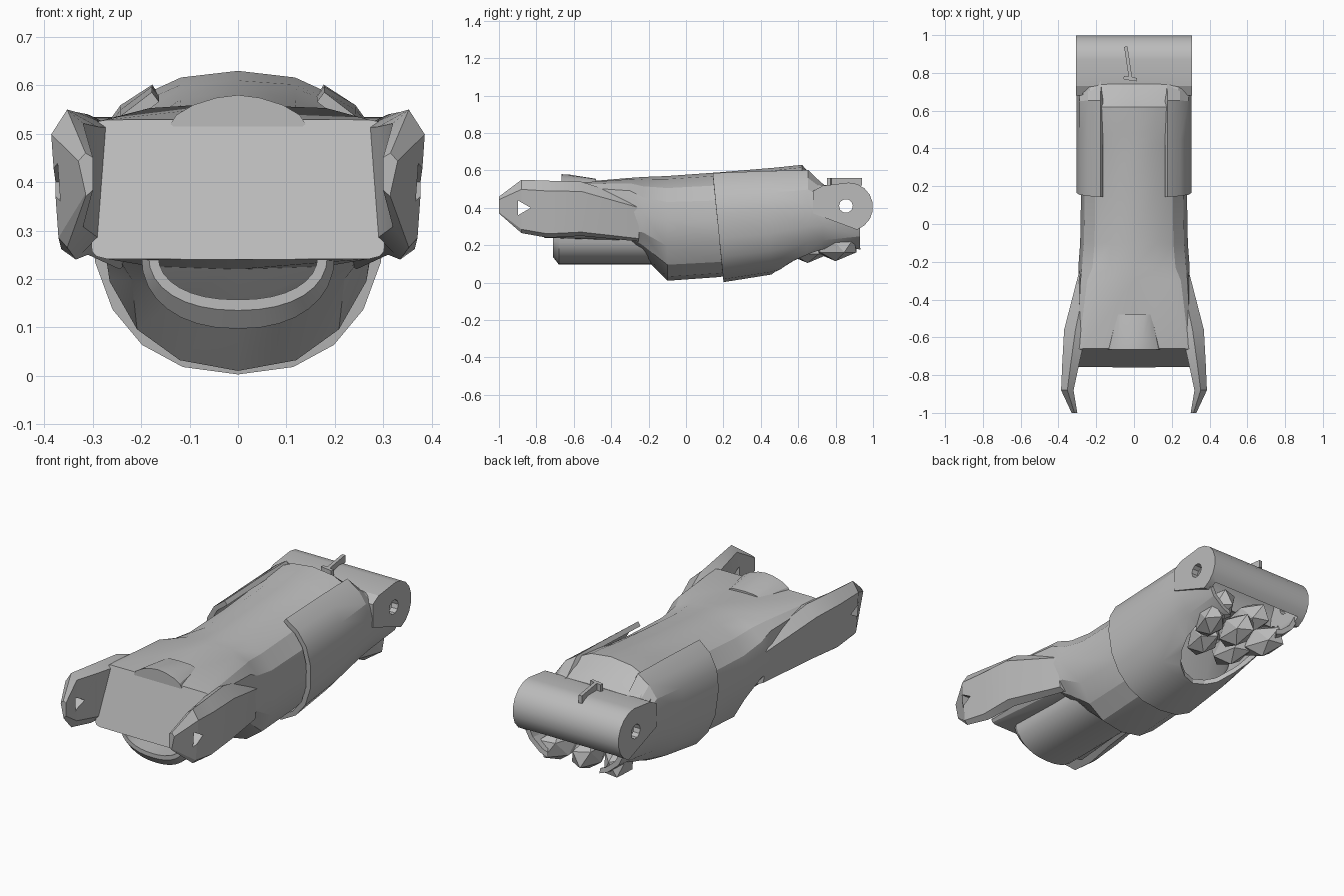
import bpy, bmesh, math
from mathutils import Matrix

cube = bpy.data.objects.get("Cube")
if cube:
    bpy.data.objects.remove(cube, do_unlink=True)

grey = bpy.data.materials.new("plain_grey")
grey.use_nodes = True
tone = (.5, .5, .5, 1)
grey.diffuse_color = tone
grey.node_tree.nodes["Principled BSDF"].inputs["Base Color"].default_value = tone


def finish(name, bm):
    """Turn a bmesh into a grey object."""
    bmesh.ops.recalc_face_normals(bm, faces=bm.faces)
    mesh = bpy.data.meshes.new(name)
    bm.to_mesh(mesh)
    bm.free()
    mesh.materials.append(grey)
    part = bpy.data.objects.new(name, mesh)
    bpy.context.collection.objects.link(part)
    return part


def loft(name, loops, closed=True):
    """Skin a list of equal-length point loops; closed lofts get end caps."""
    bm = bmesh.new()
    rings = [[bm.verts.new(point) for point in loop] for loop in loops]
    count = len(rings[0])
    for near, far in zip(rings, rings[1:]):
        for i in range(count if closed else count - 1):
            j = (i + 1) % count
            bm.faces.new((near[i], near[j], far[j], far[i]))
    if closed:
        bm.faces.new(rings[0])
        bm.faces.new(rings[-1])
    return finish(name, bm)


def oval(y, width, middle, top, bottom, power=.9, start=0, lean=0):
    """Mirrored cross-section: small powers are boxy, start opens the top."""
    half = []
    steps = 8
    for i in range(steps + 1):
        angle = math.radians(start + (180 - start) * i / steps)
        across, up = round(math.sin(angle), 6), round(math.cos(angle), 6)
        reach = top - middle if up > 0 else bottom - middle
        half.append((width * across ** power, middle + reach * abs(up) ** power))
    outline = half + [(-x, z) for x, z in reversed(half) if x > 0]
    return [(x, y + lean * (top - z), z) for x, z in outline]


def apply_modifiers(part):
    deps = bpy.context.evaluated_depsgraph_get()
    mesh = bpy.data.meshes.new_from_object(part.evaluated_get(deps))
    part.modifiers.clear()
    part.data = mesh


def cut(part, sides, radius, depth, matrix):
    """Cut a prism-shaped hole."""
    bm = bmesh.new()
    bmesh.ops.create_cone(bm, cap_ends=True, segments=sides, radius1=radius,
                          radius2=radius, depth=depth, matrix=matrix)
    tool = finish("cutter", bm)
    tool.hide_render = True
    mod = part.modifiers.new("cut", "BOOLEAN")
    mod.operation = "DIFFERENCE"
    mod.solver = "EXACT"
    mod.object = tool
    apply_modifiers(part)
    bpy.data.objects.remove(tool, do_unlink=True)


def place(location, turn, size):
    """Matrix from a position, a turn about z and a size."""
    return (Matrix.Translation(location) @ Matrix.Rotation(turn, 4, "Z")
            @ Matrix.Diagonal((*size, 1)))


sideways = Matrix.Rotation(math.pi / 2, 4, "Y")

# Main body: boxy leaning front, deep round belly, hollowed rear underside
loft("body", [
    oval(-.66, .305, .4, .53, .24, power=.12, lean=-.34),
    oval(-.3, .295, .38, .56, .22, power=.5),
    oval(-.23, .295, .37, .565, .14, power=.85),
    oval(-.1, .285, .33, .57, .01),
    oval(.18, .28, .33, .59, .03),
    oval(.42, .28, .36, .61, .08),
    oval(.48, .28, .42, .615, .33),
    oval(.62, .28, .43, .63, .35),
    oval(.67, .285, .43, .575, .35, power=.7),
    oval(.74, .285, .43, .522, .36, power=.5),
])

# Raised bump at the front of the top
loft("top_bump", [
    oval(-.665, .14, .52, .58, .49, power=1.2),
    oval(-.62, .13, .52, .577, .49, power=1.1),
    oval(-.48, .1, .51, .555, .49, power=.6),
])

# Open half-round gutter under the front, running back into the belly
tray = [(-.1, .2, .097), (-.68, .2, .097), (-.71, .185, .135),
        (-.71, .165, .157), (-.2, .165, .157)]
loft("under_tray", [oval(y, width, .25, .25, bottom, start=90)
                    for y, width, bottom in tray])

# Sleeve wrapped round sides and belly, open along the top
wrap = [(.14, .35, .61, .015), (.45, .37, .62, .055), (.65, .4, .62, .11),
        (.73, .4, .53, .13), (.93, .4, .51, .165)]
sleeve = loft("sleeve", [
    oval(y, .293, middle, top, bottom, power=.85, start=32,
         lean=.1 if y < .2 else 0)
    for y, middle, top, bottom in wrap], closed=False)
wall = sleeve.modifiers.new("wall", "SOLIDIFY")
wall.thickness = .025
wall.offset = 0
apply_modifiers(sleeve)
cut(sleeve, 20, 1, .5, place((0, .74, .1), 0, (.21, .28, 1)))

# Rounded rear hood, hollow underneath, with a pivot hole at each side
profile = [(.68, .37), (.68, .49), (.73, .518)]
for i in range(9):
    angle = math.radians(90 - 20 * i)
    profile.append((.87 + .13 * math.cos(angle), .405 + .13 * math.sin(angle)))
hood = loft("rear_hood", [[(x, y, z) for y, z in profile] for x in (-.307, .307)])
cut(hood, 16, 1, .54, Matrix.Translation((0, .85, .33))
    @ Matrix.Diagonal((1, .11, .16, 1)) @ sideways)
for side in (-1, 1):
    pivot = Matrix.Translation((side * .3, .855, .41)) @ sideways
    for part in (hood, sleeve):
        cut(part, 10, .037, .16, pivot)

# Small raised catch on the hood
for name, location, turn, length in (
        ("catch_stem", (-.03, .85, .54), .15, .18),
        ("catch_foot", (-.02, .77, .54), 1.4, .07)):
    bm = bmesh.new()
    bmesh.ops.create_cube(bm, size=1, matrix=place(location, turn, (.018, length, .04)))
    finish(name, bm)

# Fork arms: flared, tips curling inward, with a triangular hole
stations = [(-.25, .2, .29, .22, .44), (-.56, .25, .37, .25, .54),
            (-.74, .29, .38, .24, .545), (-.88, .32, .386, .265, .55),
            (-1, .3, .33, .37, .46)]
for side, name in ((1, "left_fork_arm"), (-1, "right_fork_arm")):
    loops = []
    for y, inside, outside, low, high in stations:
        centre, tall = (inside + outside) / 2, high - low
        outline = [(centre, high), (outside, high - .18 * tall),
                   (outside - .015, low + .07 * tall), (centre, low),
                   (inside, low + .15 * tall), (inside, high - .1 * tall)]
        loops.append([(side * x, y, z) for x, z in outline])
    arm = loft(name, loops)
    cut(arm, 3, .045, .4, Matrix.Translation((side * .35, -.875, .4)) @ sideways)

# Faceted lumps filling the rear opening, in three rows
rows = [("back", .8, .2, .17, 3), ("front", .65, .19, .09, 2), ("upper", .78, .31, .1, 2)]
for row, y, z, spread, count in rows:
    for i in range(count):
        x = spread * (2 * i / (count - 1) - 1)
        bm = bmesh.new()
        bmesh.ops.create_icosphere(bm, subdivisions=1, radius=1, matrix=place(
            (x, y, z), -2 * x, (.075, .13, .085)))
        finish(f"{row}_inner_lump_{i + 1}", bm)

# Smooth shading with kept edges
for part in bpy.context.collection.objects:
    if part.type == "MESH" and grey.name in part.data.materials:
        bpy.ops.object.select_all(action="DESELECT")
        part.select_set(True)
        bpy.context.view_layer.objects.active = part
        bpy.ops.object.shade_smooth_by_angle(angle=math.radians(22))
